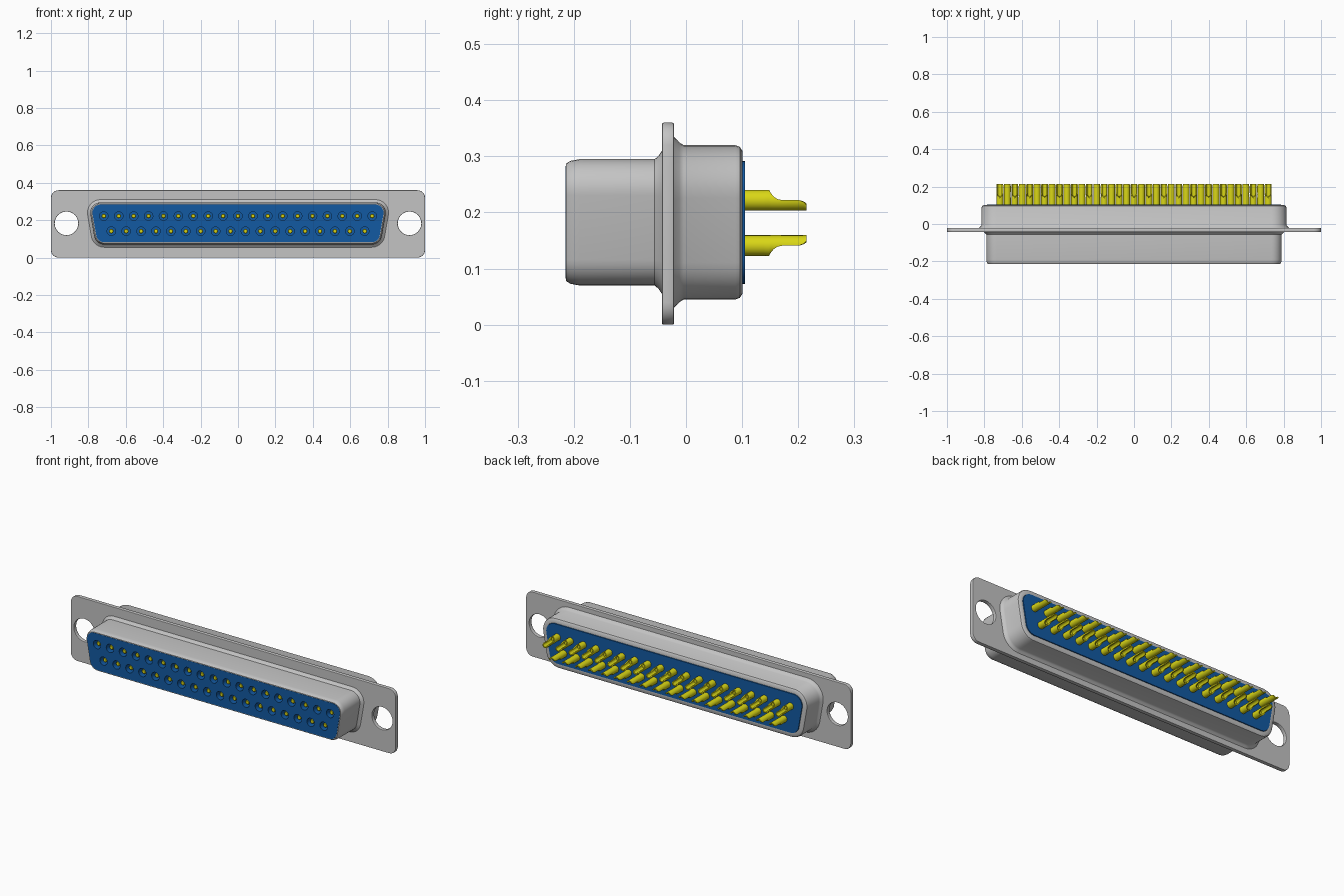
import bpy, bmesh, math
from mathutils import Matrix

if "Cube" in bpy.data.objects:
    bpy.data.objects.remove(bpy.data.objects["Cube"])


def material(name, rgb):
    m = bpy.data.materials.new(name)
    m.use_nodes = True
    m.diffuse_color = (*rgb, 1)
    m.node_tree.nodes["Principled BSDF"].inputs["Base Color"].default_value = (*rgb, 1)
    return m


STEEL = material("light grey steel", (0.55, 0.55, 0.55))
BLUE = material("blue plastic", (0.006, 0.10, 0.36))
GOLD = material("yellow contact metal", (0.70, 0.68, 0.008))

PITCH = 0.0797
ROWS = ((19, 0.222), (18, 0.141))      # contact count and height of each row
SPOTS = [((i - (n - 1) / 2) * PITCH, z) for n, z in ROWS for i in range(n)]


def arc(cx, cz, r, a0, a1, n):
    return [(cx + r * math.cos(math.radians(a0 + (a1 - a0) * i / n)),
             cz + r * math.sin(math.radians(a0 + (a1 - a0) * i / n))) for i in range(n + 1)]


def circle(cx, cz, r, n):
    return arc(cx, cz, r, 360, 0, n)[:-1]


def d_outline(grow):
    """Rounded trapezoid, wider at the top, grown outward from the front shell size."""
    r = 0.055 + grow
    half = arc(0.715, 0.125, r, -90, -10, 8) + arc(0.735, 0.24, r, -10, 90, 8)
    return half + [(-x, z) for x, z in reversed(half)]


def finish(name, mesh, mat, angle=35):
    mesh.name = name
    mesh.materials.clear()
    mesh.materials.append(mat)
    mesh.shade_smooth()
    mesh.set_sharp_from_angle(angle=math.radians(angle))
    ob = bpy.data.objects.new(name, mesh)
    bpy.context.collection.objects.link(ob)
    return ob


def bm_finish(name, bm, mat):
    bmesh.ops.recalc_face_normals(bm, faces=bm.faces)
    mesh = bpy.data.meshes.new(name)
    bm.to_mesh(mesh)
    bm.free()
    return finish(name, mesh, mat)


def loft(bm, rings, caps=True):
    """Skin closed rings of (x, y, z) points."""
    loops = [[bm.verts.new(p) for p in ring] for ring in rings]
    n = len(loops[0])
    for a, b in zip(loops, loops[1:]):
        for i in range(n):
            j = (i + 1) % n
            bm.faces.new((a[i], a[j], b[j], b[i]))
    if caps:
        bm.faces.new(loops[0])
        bm.faces.new(loops[-1])


def d_loft(name, stations, mat, caps=False):
    bm = bmesh.new()
    loft(bm, [[(x, y, z) for x, z in d_outline(g)] for g, y in stations], caps)
    return bm_finish(name, bm, mat)


def slab(name, outlines, y0, y1, mat, bevel=0.0):
    """Extruded flat profile; outlines after the first are holes."""
    cu = bpy.data.curves.new(name, 'CURVE')
    cu.dimensions, cu.fill_mode = '2D', 'BOTH'
    cu.extrude = (y1 - y0) / 2 - bevel
    cu.bevel_depth, cu.bevel_resolution = bevel, 1
    for pts in outlines:
        sp = cu.splines.new('POLY')
        sp.points.add(len(pts) - 1)
        sp.use_cyclic_u = True
        for p, (x, z) in zip(sp.points, pts):
            p.co = (x, z, 0, 1)
    tmp = bpy.data.objects.new(name, cu)
    mesh = bpy.data.meshes.new_from_object(tmp)
    bpy.data.objects.remove(tmp)
    mesh.transform(Matrix.Translation((0, (y0 + y1) / 2, 0)) @ Matrix.Rotation(math.pi / 2, 4, 'X'))
    return finish(name, mesh, mat)


# Mounting flange with two screw holes
B = 0.003
right = arc(0.96, 0.04, 0.04 - B, -90, 0, 6) + arc(0.96, 0.32, 0.04 - B, 0, 90, 6)
plate = right + [(-x, z) for x, z in reversed(right)]
slab("mounting_flange",
     [plate, circle(-0.917, 0.183, 0.063 + B, 40), circle(0.917, 0.183, 0.063 + B, 40)],
     -0.043, -0.021, STEEL, B)

# Front and rear metal shells, flared where they meet the flange
d_loft("front_shell", [(-0.012, -0.19), (-0.012, -0.214), (-0.008, -0.214), (-0.003, -0.206),
                       (0, -0.19), (0, -0.056), (0.006, -0.049), (0.018, -0.041)], STEEL)
d_loft("rear_shell", [(0.042, -0.023), (0.03, -0.012), (0.025, -0.004), (0.025, 0.088),
                      (0.022, 0.096), (0.014, 0.101), (-0.002, 0.101), (-0.002, 0.08)], STEEL)

# Plastic insulator: drilled front face and solid rear block
slab("front_insulator", [d_outline(-0.012)] + [circle(x, z, 0.023, 20) for x, z in SPOTS],
     -0.215, -0.16, BLUE)
d_loft("rear_insulator", [(-0.012, -0.161), (-0.012, 0.0), (-0.003, 0.02), (-0.003, 0.105)],
       BLUE, True)


# Contact: recessed front pin, rear shank and open solder cup
R, BORE, SIDES = 0.0185, 0.0125, 20


def disc(r, y):
    return [(x, y, z) for x, z in circle(0, 0, r, SIDES)]


def cup_section(y, level):
    """C-shaped section, open above the given level (fraction of the radius)."""
    gap = math.degrees(math.acos(level))
    a0, a1 = 90 + gap, 450 - gap
    pts = arc(0, 0, R, a0, a1, SIDES) + arc(0, 0, BORE, a1, a0, SIDES)
    return [(x, y, z) for x, z in pts]


bm = bmesh.new()
loft(bm, [disc(0.012, -0.165), disc(0.012, -0.2), disc(0.009, -0.204)])
loft(bm, [disc(R, 0.10), disc(R, 0.14)])
loft(bm, [cup_section(y, c) for y, c in (
    (0.14, 0.999), (0.148, 0.99), (0.151, 0.7), (0.156, 0.35), (0.163, 0.1), (0.172, 0.0),
    (0.202, 0.0), (0.21, -0.2), (0.215, -0.5))])
first = bm_finish("contact", bm, GOLD)

for k, (x, z) in enumerate(SPOTS):
    ob = first
    if k:
        ob = bpy.data.objects.new("contact", first.data)
        bpy.context.collection.objects.link(ob)
    ob.location = (x, 0, z)
    if z == ROWS[1][1]:
        ob.rotation_euler.y = math.pi      # lower row opens downward
